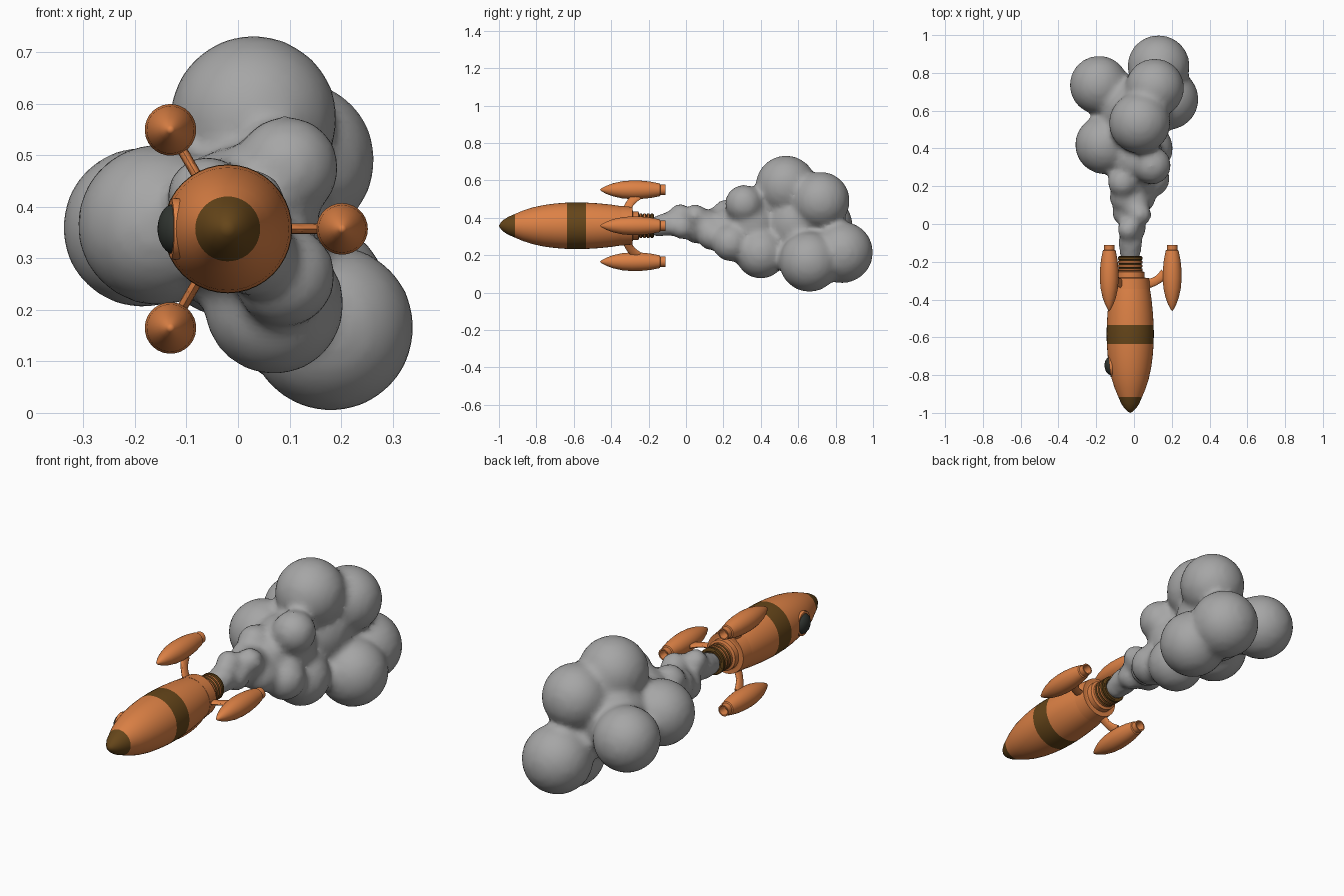
import bpy, bmesh, math
from mathutils import Matrix, Vector

if "Cube" in bpy.data.objects:
    bpy.data.objects.remove(bpy.data.objects["Cube"])

CX, CZ = -0.02, 0.357  # rocket axis


def material(name, rgb):
    m = bpy.data.materials.new(name)
    m.diffuse_color = (*rgb, 1)
    m.use_nodes = True
    m.node_tree.nodes["Principled BSDF"].inputs["Base Color"].default_value = m.diffuse_color
    return m


ORANGE = material("orange_paint", (0.72, 0.22, 0.06))
BROWN = material("dark_brown", (0.13, 0.06, 0.01))
BLACK = material("dark_glass", (0.03, 0.035, 0.03))


def finish(obj, angle=35):
    bpy.ops.object.select_all(action='DESELECT')
    obj.select_set(True)
    bpy.context.view_layer.objects.active = obj
    bpy.ops.object.shade_smooth_by_angle(angle=math.radians(angle))
    return obj


def lathe(name, profile, mats, bands=(), sides=40, matrix=None):
    """Turn (y, radius) points round the y axis; bands = segments using mats[1]."""
    bm = bmesh.new()
    rings = []
    for y, r in profile:
        if r == 0:
            rings.append([bm.verts.new((0, y, 0))] * sides)
        else:
            rings.append([bm.verts.new((r * math.cos(a), y, r * math.sin(a)))
                          for a in (2 * math.pi * i / sides for i in range(sides))])
    for k in range(len(rings) - 1):
        for i in range(sides):
            j = (i + 1) % sides
            quad = [rings[k][i], rings[k + 1][i], rings[k + 1][j], rings[k][j]]
            f = bm.faces.new(list(dict.fromkeys(quad)))
            f.material_index = 1 if k in bands else 0
    bmesh.ops.recalc_face_normals(bm, faces=bm.faces)
    me = bpy.data.meshes.new(name)
    bm.to_mesh(me)
    bm.free()
    for m in mats:
        me.materials.append(m)
    obj = bpy.data.objects.new(name, me)
    bpy.context.collection.objects.link(obj)
    obj.matrix_world = matrix or Matrix.Translation((CX, 0, CZ))
    return finish(obj)


# Fuselage with dark nose tip and dark belly band
lathe("fuselage", [(-1, 0), (-.992, .015), (-.975, .032), (-.95, .048), (-.915, .063),
                   (-.87, .082), (-.82, .098), (-.76, .111), (-.7, .119), (-.635, .124),
                   (-.58, .125), (-.535, .124), (-.47, .12), (-.4, .113), (-.34, .104),
                   (-.29, .094), (-.28, .07), (-.28, 0)],
      [ORANGE, BROWN], bands=(0, 1, 2, 3, 9, 10))

# Strut collar and rear ring
lathe("strut_collar", [(-.345, .09), (-.345, .106), (-.285, .1), (-.285, .06)], [ORANGE])
lathe("rear_ring", [(-.285, .076), (-.255, .076), (-.25, .066), (-.25, .04)], [ORANGE])

# Ribbed main nozzle, hollow at the rear
ribs = [(-.26, .06)]
for i in range(4):
    y = -.25 + i * .02
    ribs += [(y, .06), (y + .003, .066), (y + .013, .066), (y + .016, .06)]
ribs += [(-.17, .062), (-.17, .052), (-.24, .04), (-.24, 0)]
lathe("main_nozzle", ribs, [BROWN, ORANGE], bands=(2, 6, 10))

# Side porthole: rim plate and bulging glass, tilted with the hull
port = (Matrix.Translation((CX - .083, -.75, CZ)) @
        Matrix.Rotation(math.radians(96), 4, 'Z'))
lathe("porthole_rim", [(0, .058), (.02, .06), (.027, .058), (.027, .048), (.015, .048)],
      [ORANGE], matrix=port)
dome = [(.02 + .033 * math.sin(t), .049 * math.cos(t))
        for t in (math.pi / 2 * i / 6 for i in range(6))] + [(.053, 0)]
lathe("porthole_glass", dome, [BLACK], matrix=port)

# Three booster pods on curved struts
for n in range(3):
    spin = Matrix.Translation((CX, 0, CZ)) @ Matrix.Rotation(n * math.tau / 3, 4, 'Y')
    lathe(f"booster_pod_{n + 1}",
          [(-.46, 0), (-.452, .008), (-.425, .022), (-.39, .035), (-.34, .046), (-.29, .05),
           (-.24, .049), (-.19, .044), (-.14, .034), (-.137, .028), (-.11, .028),
           (-.11, .022), (-.15, .018), (-.15, 0)],
          [ORANGE], sides=28, matrix=spin @ Matrix.Translation((.222, 0, 0)))
    # strut: curved bar swept from collar out and back to the pod
    path = [Vector((.085 + .1 * t, -.315 + .055 * t * t, 0)) for t in (i / 8 for i in range(9))]
    bm = bmesh.new()
    loops = []
    for i, p in enumerate(path):
        d = (path[min(i + 1, 8)] - path[max(i - 1, 0)]).normalized()
        side = Vector((-d.y, d.x, 0))
        w = .028 - .006 * math.sin(math.pi * i / 8)
        loops.append([bm.verts.new(p + side * w * math.cos(a) + Vector((0, 0, .01 * math.sin(a))))
                      for a in (math.tau * k / 12 for k in range(12))])
    for a, b in zip(loops, loops[1:]):
        for k in range(12):
            bm.faces.new([a[k], a[(k + 1) % 12], b[(k + 1) % 12], b[k]])
    bm.faces.new(loops[0])
    bm.faces.new(loops[-1])
    bmesh.ops.recalc_face_normals(bm, faces=bm.faces)
    me = bpy.data.meshes.new(f"booster_strut_{n + 1}")
    bm.to_mesh(me)
    bm.free()
    me.materials.append(ORANGE)
    strut = bpy.data.objects.new(me.name, me)
    bpy.context.collection.objects.link(strut)
    strut.matrix_world = spin
    finish(strut)

# Smoke plume: overlapping puffs (x, y, z, radius) fused into one skin
puffs = [
    (.13, .835, .215, .166), (.18, .66, .165, .163), (.03, .535, .57, .164),
    (.11, .72, .49, .157), (-.185, .735, .36, .157), (-.155, .42, .365, .158),
    (.07, .4, .21, .137), (.095, .31, .475, .102), (-.06, .22, .42, .08),
    (.09, .24, .265, .1), (0, .6, .37, .19), (.01, .35, .37, .15), (0, .22, .35, .1),
    (-.02, -.15, .355, .058), (-.02, -.1, .365, .066), (-.03, -.03, .415, .06),
    (0, -.02, .35, .066), (.03, .05, .41, .063), (-.04, .06, .335, .076),
    (0, .1, .365, .085), (.03, .14, .31, .085), (-.05, .14, .37, .08)]
bm = bmesh.new()
for x, y, z, r in puffs:
    bmesh.ops.create_icosphere(bm, subdivisions=3, radius=r, matrix=Matrix.Translation((x, y, z)))
me = bpy.data.meshes.new("smoke_plume")
bm.to_mesh(me)
bm.free()
me.materials.append(material("smoke_grey", (.38, .38, .38)))
smoke = bpy.data.objects.new("smoke_plume", me)
bpy.context.collection.objects.link(smoke)
remesh = smoke.modifiers.new("fuse", 'REMESH')
remesh.mode = 'VOXEL'
remesh.voxel_size = .018
remesh.use_smooth_shade = True
soften = smoke.modifiers.new("soften", 'SMOOTH')
soften.factor = .5
soften.iterations = 6
